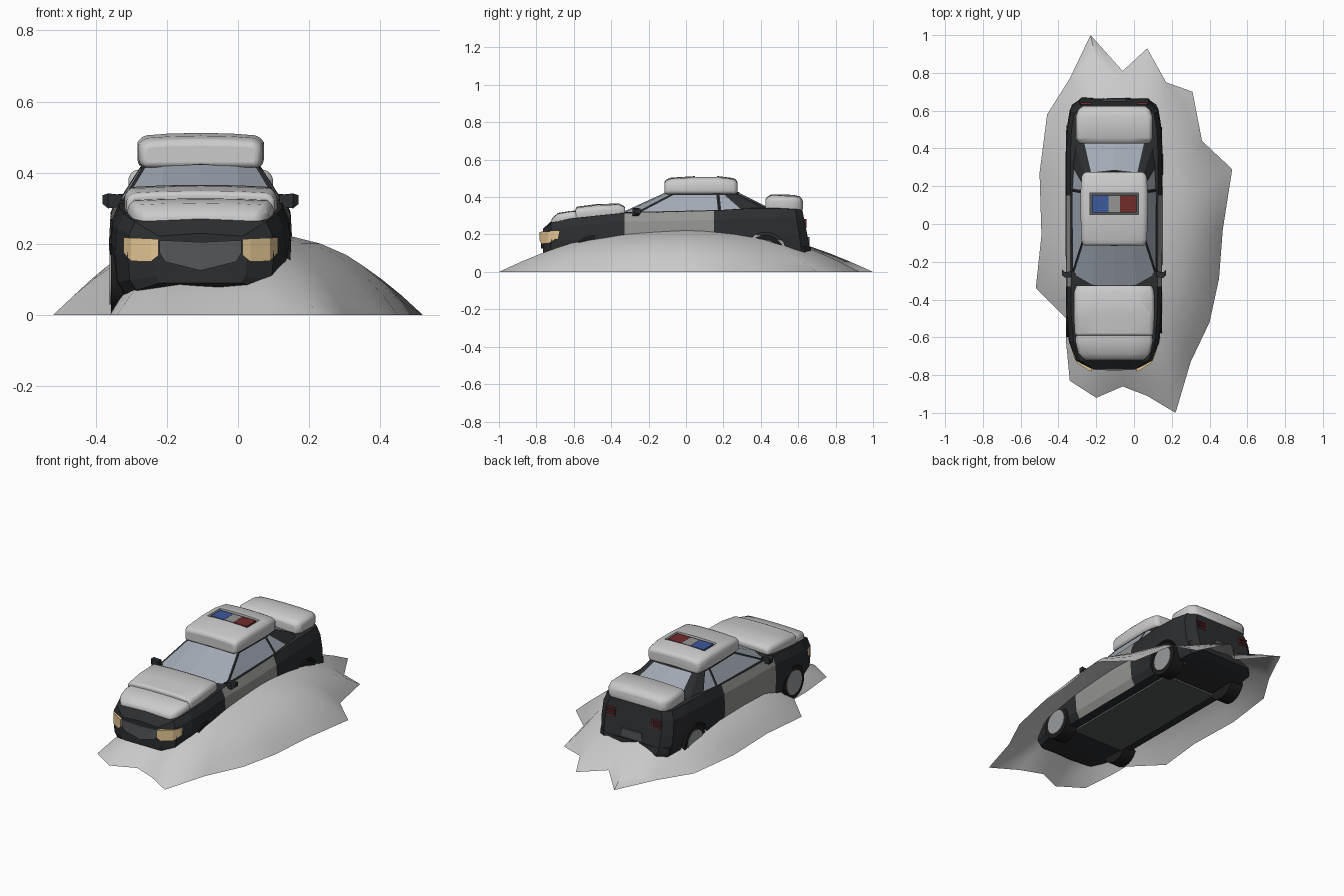
import bpy, bmesh, math
from mathutils import Vector

if "Cube" in bpy.data.objects:
    bpy.data.objects.remove(bpy.data.objects["Cube"])

CX = -0.105  # car centre line


def mat(name, *rgb):
    m = bpy.data.materials.new(name)
    m.diffuse_color = (*rgb, 1)
    m.use_nodes = True
    m.node_tree.nodes["Principled BSDF"].inputs["Base Color"].default_value = m.diffuse_color
    return m


BLACK = mat("body_black", 0.025, 0.027, 0.03)
DOOR = mat("door_grey", 0.30, 0.30, 0.29)
LAMP = mat("lamp_yellow", 0.80, 0.58, 0.30)
GRILLE = mat("grille_grey", 0.09, 0.095, 0.10)
RED = mat("red", 0.17, 0.025, 0.025)
BLUE = mat("blue", 0.045, 0.10, 0.32)
GLASS = mat("glass", 0.36, 0.40, 0.46)
TYRE = mat("tyre_black", 0.012, 0.012, 0.013)
HUB = mat("hub_grey", 0.32, 0.33, 0.34)


def finish(name, bm, mats=(), smooth=None, fix=True):
    if fix:
        bmesh.ops.recalc_face_normals(bm, faces=bm.faces[:])
    me = bpy.data.meshes.new(name)
    bm.to_mesh(me)
    bm.free()
    for m in mats:
        me.materials.append(m)
    ob = bpy.data.objects.new(name, me)
    bpy.context.collection.objects.link(ob)
    if smooth:
        bpy.ops.object.select_all(action='DESELECT')
        ob.select_set(True)
        bpy.context.view_layer.objects.active = ob
        bpy.ops.object.shade_smooth_by_angle(angle=math.radians(smooth))
    return ob


def loft(bm, stations, section):
    """Skin mirrored half sections along y."""
    rings = []
    for st in stations:
        half = section(*st)
        ring = half + [(-x, y, z) for x, y, z in half[-2:0:-1]]
        rings.append([bm.verts.new((CX + x, y, z)) for x, y, z in ring])
    n = len(rings[0])
    for a, b in zip(rings, rings[1:]):
        for i in range(n):
            bm.faces.new((a[i], a[(i + 1) % n], b[(i + 1) % n], b[i]))
    bm.faces.new(rings[0])
    bm.faces.new(rings[-1])


def box(name, c, s, m=None):
    bm = bmesh.new()
    bmesh.ops.create_cube(bm, size=1)
    for v in bm.verts:
        v.co = Vector((CX + c[0] + v.co.x * s[0], c[1] + v.co.y * s[1], c[2] + v.co.z * s[2]))
    return finish(name, bm, [m] if m else [])


def disc(name, x, y, z, r, width, m, seg=24):
    bm = bmesh.new()
    bmesh.ops.create_cone(bm, cap_ends=True, segments=seg, radius1=r, radius2=r, depth=width)
    for v in bm.verts:
        v.co = Vector((CX + x + v.co.z, y + v.co.x, z + v.co.y))
    return finish(name, bm, [m], 40)


def panel(name, pts, m, depth=0.025):
    """Strip given as (x, y, z_low, z_high) columns, thickened backwards."""
    bm = bmesh.new()
    cols = [[bm.verts.new((CX + x, y + d, z)) for d, z in
             ((0, lo), (0, hi), (depth, hi), (depth, lo))] for x, y, lo, hi in pts]
    for a, b in zip(cols, cols[1:]):
        for i in range(4):
            bm.faces.new((a[i], a[(i + 1) % 4], b[(i + 1) % 4], b[i]))
    bm.faces.new(cols[0])
    bm.faces.new(cols[-1])
    return finish(name, bm, [m])


def cut(ob, cutter):
    cutter.hide_render = True
    cutter.hide_viewport = True
    mod = ob.modifiers.new("cut", 'BOOLEAN')
    mod.operation = 'DIFFERENCE'
    mod.solver = 'EXACT'
    mod.object = cutter


# Snow mound: open dome with a ragged rim
rim = [(.22, -1), (.30, -.73), (.40, -.52), (.45, -.29), (.47, -.03), (.52, .29), (.36, .44),
       (.31, .70), (.17, .75), (.07, .93), (-.06, .81), (-.23, 1), (-.34, .77), (-.46, .58),
       (-.50, .27), (-.49, -.06), (-.52, -.34), (-.36, -.50), (-.36, -.62), (-.34, -.83),
       (-.20, -.92), (-.06, -.86), (.07, -.91)]
rad = [math.hypot(*p) for p in rim]
n = len(rim)
bm = bmesh.new()
top = bm.verts.new((0, 0, .23))
prev = None
for t in (.15, .3, .45, .6, .7, .8, .9, 1):
    ring = []
    for i, (x, y) in enumerate(rim):
        avg = (rad[i - 1] + 2 * rad[i] + rad[(i + 1) % n]) / 4
        k = t * (avg + (rad[i] - avg) * t ** 3) / rad[i]
        ring.append(bm.verts.new((x * k, y * k, .23 * (1 - t ** 2.6))))
    for i in range(n):
        j = (i + 1) % n
        bm.faces.new((prev[i], ring[i], ring[j], prev[j]) if prev else (top, ring[i], ring[j]))
    prev = ring
finish("snow_mound", bm, smooth=60, fix=False)


# Car body below the windows
def body_section(y, w, bot, topz, shear):
    h = topz - bot
    pts = [(0, bot), (.88 * w, bot), (.97 * w, bot + .15 * h), (w, bot + .5 * h),
           (.98 * w, bot + .82 * h), (.90 * w, topz), (0, topz + .008)]
    return [(x, y + shear * (z - .2), z) for x, z in pts]


bm = bmesh.new()
loft(bm, [(-.765, .13, .09, .222, 0), (-.722, .205, .07, .262, 0), (-.62, .24, .06, .285, 0),
          (-.48, .253, .055, .30, 0), (-.33, .255, .055, .315, 0), (-.09, .257, .055, .32, 0),
          (.15, .257, .055, .328, 0), (.35, .258, .055, .34, 0), (.50, .252, .06, .34, -.05),
          (.605, .235, .065, .335, -.15), (.648, .185, .08, .33, -.2)], body_section)
bm.normal_update()
for f in bm.faces:
    c = f.calc_center_median()
    if -.33 < c.y < .15 and abs(c.x - CX) > .2 and c.z > .07:
        f.material_index = 1
body = finish("car_body", bm, [BLACK, DOOR])

# Wheels and wheel arches
for side, s in (("left", -1), ("right", 1)):
    for end, y in (("front", -.50), ("rear", .425)):
        cut(body, disc(f"arch_cutter_{end}_{side}", s * .245, y, .10, .112, .17, BLACK))
        disc(f"tyre_{end}_{side}", s * .212, y, .10, .097, .08, TYRE)
        disc(f"hub_{end}_{side}", s * .2525, y, .10, .07, .006, HUB)

# Cabin: base and roof rings, windows inset in the pillar frame
base = [(0, -.345, .32), (.12, -.33, .32), (.225, -.27, .315), (.228, .18, .325),
        (.22, .31, .333), (.205, .41, .338), (.17, .44, .338), (0, .455, .34)]
roof = [(0, -.11, .428), (.10, -.10, .427), (.162, -.07, .42), (.167, .17, .42),
        (.162, .21, .42), (.15, .25, .42), (.13, .265, .422), (0, .28, .428)]
bm = bmesh.new()
rows = []
for half in (base, roof):
    full = half + [(-x, y, z) for x, y, z in half[-2:0:-1]]
    rows.append([bm.verts.new((CX + x, y, z)) for x, y, z in full])
m = len(rows[0])
walls = [bm.faces.new((rows[0][i], rows[0][(i + 1) % m], rows[1][(i + 1) % m], rows[1][i]))
         for i in range(m)]
bm.faces.new(rows[0])
bm.faces.new(rows[1])
bmesh.ops.recalc_face_normals(bm, faces=bm.faces[:])
for ids in ((0, 1, m - 2, m - 1), (2,), (m - 3,), (3,), (m - 4,), (6, 7)):
    glass = [walls[i] for i in ids]
    bmesh.ops.inset_region(bm, faces=glass, thickness=.009, depth=-.003, use_even_offset=True)
    for f in glass:
        f.material_index = 1
finish("cabin", bm, [BLACK, GLASS])


# Snow caps on bonnet, roof and boot
def snow_section(y, w, bot, topz):
    h = topz - bot
    return [(0, y, bot), (.97 * w, y, bot), (w, y, bot + .25 * h), (w, y, bot + .72 * h),
            (.92 * w, y, bot + .92 * h), (.5 * w, y, bot + .98 * h), (0, y, topz)]


def snow(name, stations):
    bm = bmesh.new()
    loft(bm, stations, snow_section)
    ob = finish(name, bm, smooth=60)
    b = ob.modifiers.new("round", 'BEVEL')
    b.width, b.segments, b.limit_method = .014, 3, 'ANGLE'
    b.angle_limit = math.radians(40)
    return ob


snow("bonnet_snow", [(-.325, .20, .30, .35), (-.36, .212, .29, .366), (-.48, .214, .28, .362),
                     (-.59, .208, .27, .348)])
snow("bonnet_front_snow", [(-.55, .20, .27, .33), (-.62, .205, .265, .326),
                           (-.685, .19, .25, .315), (-.72, .16, .24, .285)])
roof_snow = snow("roof_snow", [(-.115, .165, .415, .49), (-.08, .174, .415, .504),
                               (.05, .178, .415, .512), (.17, .178, .415, .512),
                               (.25, .172, .415, .502), (.275, .16, .415, .49)])
snow("boot_snow", [(.425, .185, .33, .395), (.455, .203, .325, .415),
                   (.57, .203, .325, .412), (.605, .19, .325, .405), (.625, .165, .33, .385)])

# Light bar sunk into the roof snow
cut(roof_snow, box("light_bar_cutter", (0, .107, .52), (.26, .116, .06)))
box("light_bar_base", (0, .107, .484), (.255, .112, .02), GRILLE)
for name, x, w, colour in (("blue", -.074, .086, BLUE), ("middle", 0, .06, DOOR), ("red", .074, .086, RED)):
    box("light_bar_" + name, (x, .107, .494), (w, .09, .024), colour)

# Front grille and headlights
panel("grille", [(-.115, -.770, .175, .21), (-.10, -.772, .15, .21), (0, -.776, .125, .205),
                 (.10, -.772, .15, .21), (.115, -.770, .175, .21)], GRILLE)
for side, s in (("left", -1), ("right", 1)):
    panel("headlight_" + side, [(s * .118, -.782, .168, .213), (s * .14, -.772, .15, .215),
                                (s * .195, -.737, .152, .217), (s * .217, -.70, .175, .218)], LAMP)
    # Mirrors
    box("mirror_arm_" + side, (s * .222, -.262, .315), (.04, .02, .014), BLACK)
    panel("mirror_" + side, [(s * .222, -.28, .305, .338), (s * .26, -.285, .30, .342),
                             (s * .275, -.272, .312, .337)], BLACK, .03)
    # C-shaped tail lights
    for i, z in enumerate((.238, .258, .278)):
        box(f"tail_light_{i}_{side}", (s * .152, .632, z), (.05, .025, .008), RED)
    box("tail_light_post_" + side, (s * .125, .632, .258), (.008, .025, .046), RED)

# Rear plate, bumper and front splitter
box("rear_plate", (0, .655, .165), (.13, .012, .045), GRILLE)
panel("rear_bumper", [(-.225, .615, .10, .135), (-.18, .645, .10, .135), (0, .652, .10, .135),
                      (.18, .645, .10, .135), (.225, .615, .10, .135)], BLACK, .016)
box("underbody", (0, -.04, .054), (.34, .80, .02), GRILLE)
